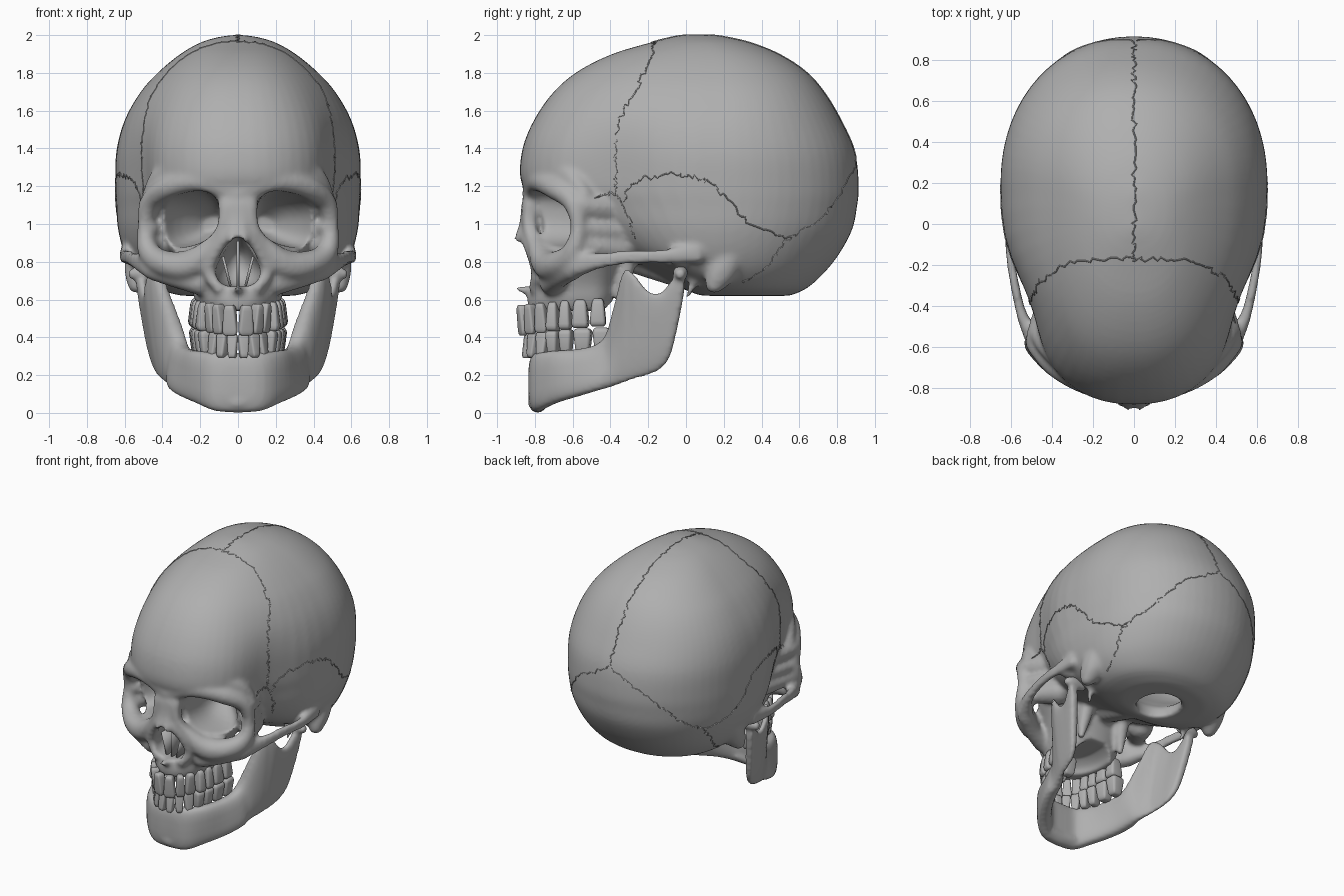
import bpy, bmesh, math, random
from mathutils import Vector, Matrix
from mathutils.bvhtree import BVHTree

random.seed(4)
if "Cube" in bpy.data.objects:
    bpy.data.objects.remove(bpy.data.objects["Cube"])

bone = bpy.data.materials.new("bone_grey")
bone.use_nodes = True
bone.diffuse_color = (0.43, 0.43, 0.43, 1)
bone.node_tree.nodes["Principled BSDF"].inputs["Base Color"].default_value = bone.diffuse_color


def resample(keys, n):
    """Smooth curve of any dimension through the keys."""
    out = []
    for i in range(len(keys) - 1):
        a, b, c, d = (keys[min(max(i + k, 0), len(keys) - 1)] for k in (-1, 0, 1, 2))
        for s in range(n):
            t = s / n
            out.append([q + t / 2 * (r - p + t * (2 * p - 5 * q + 4 * r - u + t * (3 * (q - r) + u - p)))
                        for p, q, r, u in zip(a, b, c, d)])
    return out + [list(keys[-1])]


def loft(bm, rings):
    rows = [[bm.verts.new(p) for p in ring] for ring in rings]
    n = len(rows[0])
    faces = [bm.faces.new(rows[0]), bm.faces.new(rows[-1])]
    for r, s in zip(rows, rows[1:]):
        faces += [bm.faces.new((r[i], r[(i + 1) % n], s[(i + 1) % n], s[i])) for i in range(n)]
    bmesh.ops.recalc_face_normals(bm, faces=faces)


def oval(half_x, front, back, mid, power=2.1, n=64, front_power=None):
    pts = []
    for i in range(n):
        c, s = math.cos(2 * math.pi * i / n), math.sin(2 * math.pi * i / n)
        e = 2 / (front_power if front_power and s < 0 else power)
        x = math.copysign(abs(c) ** e, c) * half_x
        y = math.copysign(abs(s) ** e, s)
        pts.append((x, mid + y * ((back - mid) if y > 0 else (mid - front))))
    return pts


def z_loft(bm, keys, shape=lambda v: v, front_power=None):
    """Stack of ovals; each key is z, front y, back y, half width, y of widest point."""
    loft(bm, [[shape(Vector((x, y, z))) for x, y in oval(w, f, b, m, front_power=front_power)]
              for z, f, b, w, m in resample(keys, 4)])


def chain(bm, keys, both=True):
    """Rounded strand through keys of x, y, z, radius."""
    for x, y, z, r in resample(keys, 6):
        for side in ((1, -1) if both else (1,)):
            bmesh.ops.create_icosphere(bm, subdivisions=2, radius=r,
                                       matrix=Matrix.Translation((x * side, y, z)))


def finish(name, bm):
    mesh = bpy.data.meshes.new(name)
    bm.to_mesh(mesh)
    bm.free()
    ob = bpy.data.objects.new(name, mesh)
    bpy.context.collection.objects.link(ob)
    mesh.materials.append(bone)
    for p in mesh.polygons:
        p.use_smooth = True
    return ob


def sculpt(ob, voxel, cutter=None, smooth=5):
    """Fuse the overlapping pieces, carve the holes and soften the result."""
    def fuse():
        m = ob.modifiers.new("fuse", 'REMESH')
        m.mode, m.voxel_size, m.use_smooth_shade = 'VOXEL', voxel, True
    fuse()
    if cutter:
        m = ob.modifiers.new("carve", 'BOOLEAN')
        m.operation, m.object, m.solver = 'DIFFERENCE', cutter, 'EXACT'
        fuse()
    m = ob.modifiers.new("soften", 'SMOOTH')
    m.factor, m.iterations = 0.5, smooth
    mesh = bpy.data.meshes.new_from_object(ob.evaluated_get(bpy.context.evaluated_depsgraph_get()))
    ob.modifiers.clear()
    ob.data = mesh
    mesh.name = ob.name
    if not mesh.materials:
        mesh.materials.append(bone)
    for p in mesh.polygons:
        p.use_smooth = True
        p.material_index = 0
    if cutter:
        bpy.data.objects.remove(cutter)


# Braincase, pinched at the temples
def temples(v):
    d = ((v.y + 0.42) / 0.25) ** 2 + ((v.z - 1.22) / 0.42) ** 2
    v.x *= 1 - 0.13 * math.exp(-d)
    return v


bm = bmesh.new()
z_loft(bm, [(0.62, 0.08, 0.55, 0.30, 0.3), (0.66, -0.02, 0.64, 0.44, 0.26), (0.74, -0.15, 0.73, 0.54, 0.2),
            (0.84, -0.36, 0.81, 0.60, 0.17), (0.97, -0.55, 0.88, 0.635, 0.18), (1.09, -0.72, 0.905, 0.645, 0.2),
            (1.2, -0.865, 0.915, 0.65, 0.2), (1.38, -0.87, 0.895, 0.645, 0.2), (1.55, -0.805, 0.82, 0.6, 0.2),
            (1.7, -0.70, 0.73, 0.515, 0.2), (1.81, -0.57, 0.63, 0.415, 0.18), (1.9, -0.39, 0.49, 0.305, 0.15),
            (1.96, -0.19, 0.34, 0.2, 0.1), (1.988, -0.08, 0.22, 0.11, 0.08), (2.0, -0.02, 0.15, 0.03, 0.07)], temples, 2.3)
# Upper jaw and core of the face
z_loft(bm, [(0.54, -0.83, -0.40, 0.20, -0.5), (0.6, -0.84, -0.37, 0.23, -0.5), (0.68, -0.82, -0.35, 0.25, -0.5),
            (0.78, -0.79, -0.32, 0.30, -0.5), (0.88, -0.77, -0.3, 0.37, -0.5), (1.0, -0.76, -0.25, 0.42, -0.45),
            (1.15, -0.78, -0.2, 0.45, -0.45)])
# Brow, eye socket rim and cheekbone
chain(bm, [(0, -0.80, 1.16, 0.07), (0.2, -0.785, 1.225, 0.06), (0.36, -0.70, 1.195, 0.065), (0.465, -0.60, 1.115, 0.055),
           (0.49, -0.57, 0.98, 0.045), (0.47, -0.60, 0.85, 0.06), (0.37, -0.68, 0.785, 0.075), (0.24, -0.74, 0.79, 0.08),
           (0.13, -0.80, 0.90, 0.045), (0.075, -0.83, 1.0, 0.04), (0.06, -0.82, 1.1, 0.05)])
chain(bm, [(0.2, -0.71, 0.69, 0.07), (0.33, -0.67, 0.72, 0.06), (0.45, -0.60, 0.755, 0.055)])
# Forehead corners above the sockets
chain(bm, [(0.30, -0.7, 1.3, 0.07), (0.41, -0.6, 1.24, 0.06), (0.46, -0.54, 1.15, 0.05)])
# Outer and inner walls of the eye sockets
for rim_z, r in ((1.1, 0.06), (0.98, 0.05), (0.89, 0.05)):
    chain(bm, [(0.47, -0.56, rim_z, r), (0.425, -0.47, rim_z - 0.01, r + 0.02), (0.36, -0.36, rim_z - 0.02, r + 0.04)])
chain(bm, [(0, -0.76, 0.96, 0.06), (0, -0.74, 1.1, 0.09)], False)
# Cheek arch, two strands deep
for drop in (0, 0.03):
    chain(bm, [(0.47, -0.58, 0.80 - drop, 0.055), (0.54, -0.46, 0.82 - drop, 0.03), (0.58, -0.3, 0.84 - drop, 0.025),
               (0.605, -0.12, 0.845 - drop, 0.025), (0.585, 0.06, 0.86 - drop, 0.04)])
# Bump behind the ear, spike below it, and jaw socket
chain(bm, [(0.49, 0.24, 0.86, 0.11), (0.515, 0.19, 0.76, 0.09), (0.535, 0.15, 0.68, 0.05)])
chain(bm, [(0.42, 0.05, 0.72, 0.03), (0.4, 0.01, 0.62, 0.016)])
chain(bm, [(0.42, -0.05, 0.82, 0.07), (0.55, -0.04, 0.82, 0.05)])
# Wings and base behind the palate
chain(bm, [(0.15, -0.3, 0.85, 0.06), (0.16, -0.33, 0.72, 0.045), (0.17, -0.35, 0.6, 0.025)])
chain(bm, [(0, -0.35, 0.88, 0.12), (0, -0.1, 0.78, 0.1), (0, 0.1, 0.71, 0.09)], False)
# Nose bridge, nose sides and spine
chain(bm, [(0.02, -0.83, 1.1, 0.045), (0.02, -0.845, 1.0, 0.04), (0.025, -0.88, 0.92, 0.032)])
chain(bm, [(0.05, -0.86, 0.94, 0.03), (0.115, -0.82, 0.86, 0.035), (0.155, -0.79, 0.75, 0.035), (0.1, -0.8, 0.66, 0.035)])
chain(bm, [(0, -0.82, 0.65, 0.035), (0, -0.885, 0.66, 0.02)], False)
cranium = finish("cranium", bm)

# Carved openings: eye sockets, ears, nose, palate, and spinal opening into the braincase
bm = bmesh.new()
sockets = [(-1.0, 0.282, 1.02, 0.182, 0.145), (-0.72, 0.28, 1.02, 0.18, 0.143),
           (-0.5, 0.21, 1.01, 0.13, 0.11), (-0.36, 0.14, 1.0, 0.05, 0.04)]
for side in (1, -1):
    loft(bm, [[(side * (cx + a), y, cz + b - 0.2 * a) for a, b in oval(hx, -hz, hz, 0, 2.6)]
              for y, cx, cz, hx, hz in resample(sockets, 4)])
    bmesh.ops.create_icosphere(bm, subdivisions=2, radius=0.028, matrix=Matrix.Translation((0.62 * side, 0.045, 0.76)))
z_loft(bm, [(0.67, -1.0, -0.65, 0.05, -0.8), (0.695, -1.0, -0.6, 0.1, -0.8), (0.76, -1.0, -0.56, 0.118, -0.8),
            (0.85, -1.0, -0.58, 0.075, -0.8), (0.93, -1.0, -0.72, 0.025, -0.8)])
z_loft(bm, [(0.45, -0.74, -0.2, 0.15, -0.5), (0.56, -0.73, -0.2, 0.14, -0.5), (0.62, -0.65, -0.2, 0.07, -0.5)])
z_loft(bm, [(0.5, 0.1, 0.42, 0.15, 0.26), (0.68, 0.1, 0.42, 0.15, 0.26), (0.76, 0.05, 0.5, 0.25, 0.26),
            (0.9, -0.05, 0.68, 0.45, 0.24), (1.15, -0.18, 0.78, 0.5, 0.24), (1.45, -0.3, 0.74, 0.48, 0.24),
            (1.7, -0.25, 0.55, 0.33, 0.17), (1.82, -0.1, 0.3, 0.12, 0.1)])
sculpt(cranium, 0.014, finish("openings", bm))

# Plates inside the nose
bm = bmesh.new()
for x, tilt, top in ((0, 0, 0.91), (0.06, 0.25, 0.83), (-0.06, -0.25, 0.83)):
    bmesh.ops.create_cube(bm, size=1, matrix=Matrix.Translation((x, -0.67, (top + 0.67) / 2))
                          @ Matrix.Rotation(tilt, 4, 'Y') @ Matrix.Diagonal((0.014, 0.22, top - 0.67, 1)))
finish("nasal_plates", bm)

# Lower jaw: columns along the arch, keyed by x, y, bottom, top, half thickness, outward lean
jaw = [(0, -0.785, 0.0, 0.32, 0.05, 0), (0.12, -0.775, 0.01, 0.32, 0.05, 0), (0.21, -0.69, 0.05, 0.33, 0.05, 0.0),
       (0.275, -0.56, 0.09, 0.34, 0.05, -0.15), (0.315, -0.46, 0.12, 0.37, 0.05, -0.2), (0.335, -0.405, 0.135, 0.45, 0.045, -0.12),
       (0.36, -0.365, 0.148, 0.6, 0.04, 0.0), (0.385, -0.325, 0.16, 0.755, 0.033, 0.08), (0.41, -0.27, 0.18, 0.73, 0.03, 0.13),
       (0.425, -0.2, 0.2, 0.645, 0.028, 0.15), (0.435, -0.13, 0.235, 0.64, 0.03, 0.15), (0.445, -0.08, 0.31, 0.7, 0.03, 0.14),
       (0.45, -0.035, 0.5, 0.745, 0.03, 0.14), (0.45, -0.01, 0.64, 0.74, 0.025, 0.14)]
bm = bmesh.new()
path = resample(jaw, 4)
for side in (1, -1):
    rings = []
    for i, (x, y, low, high, th, lean) in enumerate(path):
        p, q = path[max(i - 1, 0)], path[min(i + 1, len(path) - 1)]
        out = Vector((q[1] - p[1], p[0] - q[0])).normalized()
        out = Vector((1, 0)) if y > -0.3 else (Vector((0, -1)) if i == 0 else out)
        ring = []
        for a, b in oval(th, -1, 1, 0, 3, 24):
            z = (low + high) / 2 + b * (high - low) / 2
            ring.append((side * (x + out.x * a + lean * (z - 0.25)), y + out.y * a, z))
        rings.append(ring)
    loft(bm, rings)
chain(bm, [(0.44, -0.03, 0.735, 0.035), (0.51, -0.03, 0.74, 0.042), (0.555, -0.03, 0.735, 0.03)])
chain(bm, [(0, -0.785, 0.058, 0.055), (0.1, -0.775, 0.065, 0.05)])
sculpt(finish("lower_jaw", bm), 0.013)


# Teeth set along an arch by their widths
def tooth_row(name, widths, half_x, front, back, root_z, crown_z, lift):
    bm = bmesh.new()
    arch = []
    for i in range(201):
        t = math.radians(86) * i / 200
        arch.append(Vector((half_x * math.sin(t) ** 0.9, back - (back - front) * math.cos(t) ** 0.9, 0)))
    length = sum((b - a).length for a, b in zip(arch, arch[1:]))
    start = 0
    for k, w in enumerate(widths):
        target, walked, i = (start + w / 2) * length / sum(widths), 0, 0
        start += w
        while walked < target and i < 199:
            walked += (arch[i + 1] - arch[i]).length
            i += 1
        pos, along = arch[i], arch[min(i + 2, 200)] - arch[max(i - 2, 0)]
        size = w * length / sum(widths) * 0.95
        depth = 0.055 if k < 3 else 0.1
        top, tip = root_z + lift * k, crown_z + lift * k * 1.3
        for side in (1, -1):
            cube = bmesh.ops.create_cube(bm, size=1)["verts"]
            edges = list({e for v in cube for e in v.link_edges})
            made = bmesh.ops.bevel(bm, geom=edges, offset=0.2, segments=3, profile=0.5, affect='EDGES')["verts"]
            turn = Matrix.Rotation(math.atan2(along.y, along.x * side), 4, 'Z')
            for v in {v for v in made + cube if v.is_valid}:
                h = v.co.z + 0.5
                narrow = 0.68 + 0.32 * min(1, h * 1.6)
                thin = narrow if k > 2 else 1.15 - 0.6 * h
                local = turn @ Vector((v.co.x * size * narrow, v.co.y * depth * thin, 0))
                v.co = Vector((pos.x * side + local.x, pos.y + local.y, top + (tip - top) * h))
    bmesh.ops.recalc_face_normals(bm, faces=bm.faces)
    finish(name, bm)


tooth_row("upper_teeth", (8, 6.3, 7, 6.5, 6.5, 9, 8.5), 0.215, -0.87, -0.38, 0.57, 0.41, 0.006)
tooth_row("lower_teeth", (5.5, 6, 6.5, 6.5, 7, 9.5, 9), 0.21, -0.84, -0.36, 0.29, 0.42, 0.004)

# Skull seams: jagged hairlines cast onto the surface towards the middle of the braincase
tree = BVHTree.FromPolygons([v.co for v in cranium.data.vertices], [p.vertices for p in cranium.data.polygons])
core = Vector((0, 0.1, 1.2))
seams = {"coronal": [(0, -0.17, 1.97), (0.25, -0.17, 1.88), (0.42, -0.25, 1.71), (0.5, -0.36, 1.5), (0.5, -0.37, 1.3), (0.47, -0.35, 1.16)],
         "squamous": [(0.49, -0.32, 1.13), (0.54, -0.24, 1.23), (0.63, -0.02, 1.26), (0.645, 0.15, 1.2), (0.62, 0.32, 1.02), (0.52, 0.54, 0.93)],
         "lambdoid": [(0, 0.89, 1.38), (0.3, 0.83, 1.2), (0.44, 0.7, 1.03), (0.52, 0.54, 0.93), (0.53, 0.45, 0.79), (0.47, 0.3, 0.7)],
         "sphenoid": [(0.45, -0.42, 1.15), (0.47, -0.35, 1.16), (0.49, -0.3, 1.05), (0.48, -0.28, 0.93)],
         "sagittal": [(0, -0.17, 1.97), (0, 0.1, 2.0), (0, 0.4, 1.92), (0, 0.65, 1.78), (0, 0.8, 1.57), (0, 0.89, 1.38)]}
for name, keys in seams.items():
    for side, label in ((1, "_left"), (-1, "_right"))[:1 if name == "sagittal" else 2]:
        curve = bpy.data.curves.new(name + "_seam", 'CURVE')
        curve.dimensions, curve.bevel_depth, curve.bevel_resolution = '3D', 0.004, 0
        spline = curve.splines.new('POLY')
        path = resample(keys, 13)
        spline.points.add(len(path) - 1)
        for sp, (x, y, z) in zip(spline.points, path):
            jitter = Vector([random.uniform(-0.013, 0.013) for _ in range(3)])
            way = (Vector((x * side, y, z)) + jitter - core).normalized()
            sp.co = (*tree.ray_cast(core + way * 1.5, -way)[0], 1)
        curve.materials.append(bone)
        bpy.context.collection.objects.link(bpy.data.objects.new(name + "_seam" + label, curve))
